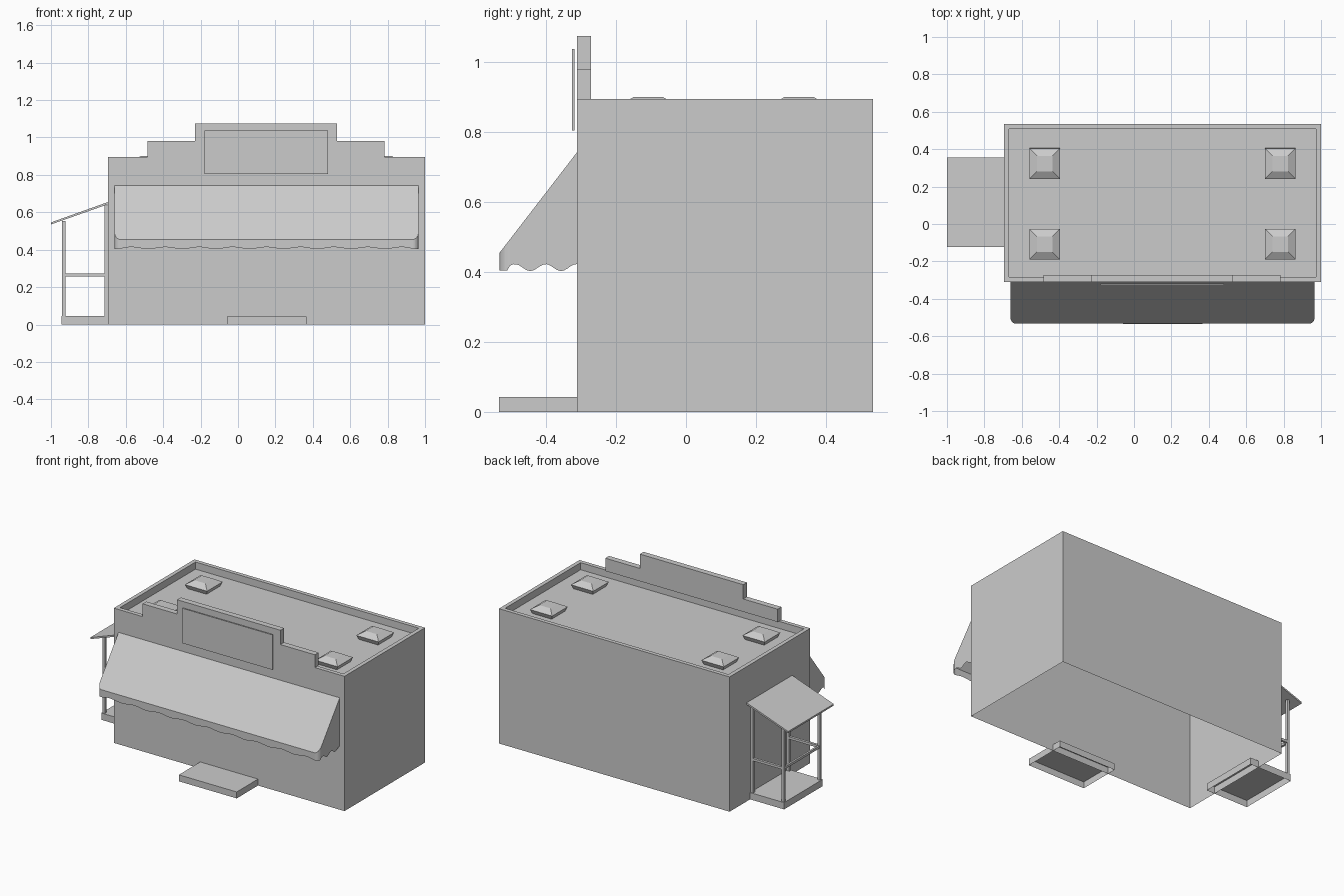
import bpy, bmesh, math
from mathutils import Vector

old = bpy.data.objects.get("Cube")
if old:
    bpy.data.objects.remove(old, do_unlink=True)

grey = bpy.data.materials.new("plain_grey")
grey.use_nodes = True
grey.diffuse_color = (0.6, 0.6, 0.6, 1)
grey.node_tree.nodes["Principled BSDF"].inputs["Base Color"].default_value = (0.6, 0.6, 0.6, 1)


def finish(name, bm):
    bmesh.ops.recalc_face_normals(bm, faces=bm.faces)
    mesh = bpy.data.meshes.new(name)
    bm.to_mesh(mesh)
    bm.free()
    mesh.materials.append(grey)
    obj = bpy.data.objects.new(name, mesh)
    bpy.context.collection.objects.link(obj)
    return obj


def box_mesh(x, y, z, open_bottom=False):
    """Box between (min, max) pairs."""
    bm = bmesh.new()
    bmesh.ops.create_cube(bm, size=1)
    for v in bm.verts:
        v.co = Vector([r[0] if c < 0 else r[1] for c, r in zip(v.co, (x, y, z))])
    if open_bottom:
        low = min(bm.faces, key=lambda f: f.calc_center_median().z)
        bmesh.ops.delete(bm, geom=[low], context='FACES_ONLY')
    return bm


def box(name, x, y, z, open_bottom=False):
    return finish(name, box_mesh(x, y, z, open_bottom))


def extrude_profile(name, points, y0, y1):
    """Solid from an x, z outline stretched along y."""
    bm = bmesh.new()
    face = bm.faces.new([bm.verts.new((x, y0, z)) for x, z in points])
    res = bmesh.ops.extrude_face_region(bm, geom=[face])
    verts = [g for g in res["geom"] if isinstance(g, bmesh.types.BMVert)]
    bmesh.ops.translate(bm, verts=verts, vec=(0, y1 - y0, 0))
    return finish(name, bm)


# Building shell with sunken roof
LEFT, RIGHT, FRONT, BACK, TOP, ROOF = -0.695, 1.0, -0.311, 0.535, 0.895, 0.848
bm = box_mesh((LEFT, RIGHT), (FRONT, BACK), (0, TOP), True)
bm.normal_update()
lid = max(bm.faces, key=lambda f: f.calc_center_median().z)
bmesh.ops.inset_region(bm, faces=[lid], thickness=0.038)
bmesh.ops.inset_region(bm, faces=[lid], thickness=0)
for v in lid.verts:
    v.co.z = ROOF
finish("building", bm)

# Stepped parapet over the front wall
MID = 0.15
half = [(0.633, TOP), (0.633, 0.98), (0.38, 0.98), (0.38, 1.075)]
outline = [(MID + x, z) for x, z in half] + [(MID - x, z) for x, z in reversed(half)]
extrude_profile("front_parapet", outline, FRONT, -0.272)

# Blank sign board
box("sign_board", (-0.18, 0.48), (-0.326, -0.319), (0.805, 1.037))

# Roof vents: a short flared neck with a sloped cap
for i, (cx, cy) in enumerate([(x, y) for x in (-0.478, 0.782) for y in (-0.108, 0.323)]):
    bm = bmesh.new()
    rings = []
    for r, z in ((0.07, ROOF), (0.082, 0.876), (0.041, 0.901)):
        rings.append([bm.verts.new((cx + sx * r, cy + sy * r, z))
                      for sx, sy in ((-1, -1), (1, -1), (1, 1), (-1, 1))])
    for a, b in zip(rings, rings[1:]):
        for k in range(4):
            n = (k + 1) % 4
            bm.faces.new((a[k], a[n], b[n], b[k]))
    bm.faces.new(rings[-1])
    finish(f"roof_vent_{i + 1}", bm)

# Awning: rounded plan path, sloped cover, scalloped hem
AX0, AX1, AY, R = -0.66, 0.965, -0.533, 0.03
HIGH, LOW = 0.743, 0.455


def side_hem(y):
    return 0.413 - 0.01 * math.cos(math.tau * (y - AY) / 0.088)


def front_hem(x):
    return 0.409 - 0.005 * math.cos(math.tau * 9 * (x - AX0) / (AX1 - AX0))


corner = []
for k in range(21):
    y = FRONT + (AY + R - FRONT) * k / 20
    corner.append((0, y, side_hem(y)))
for k in range(1, 7):
    a = math.pi / 2 * k / 6
    corner.append((R - R * math.cos(a), AY + R - R * math.sin(a), 0.405))
path = [(AX0 + x, y, z) for x, y, z in corner]
for k in range(1, 72):
    x = AX0 + R + (AX1 - AX0 - 2 * R) * k / 72
    path.append((x, AY, front_hem(x)))
path += [(AX1 - x, y, z) for x, y, z in reversed(corner)]

bm = bmesh.new()
upper, lower = [], []
for x, y, z in path:
    slope = HIGH + (LOW - HIGH) * (y - FRONT) / (AY - FRONT)
    upper.append(bm.verts.new((x, y, slope)))
    lower.append(bm.verts.new((x, y, z)))
for k in range(len(path) - 1):
    bm.faces.new((lower[k], lower[k + 1], upper[k + 1], upper[k]))
bm.faces.new(upper)
finish("awning", bm)

# Front step, hollow underneath and reaching inside the wall
box("front_step", (-0.06, 0.365), (-0.535, -0.25), (0, 0.043), True)

# Side porch: floor, posts, rails and lean-to roof
PX, PY0, PY1, T = -0.945, -0.085, 0.32, 0.017
box("porch_floor", (PX, -0.635), (PY0, PY1), (0, 0.045), True)
RAIL = (0.258, 0.274)
for side, y in (("front", PY0 + 0.005), ("back", PY1 - T - 0.005)):
    ys = (y, y + T)
    box(f"porch_outer_post_{side}", (PX + 0.005, PX + 0.005 + T), ys, (0.045, 0.554))
    box(f"porch_inner_post_{side}", (-0.714, LEFT), ys, (0.045, 0.637))
    box(f"porch_rail_{side}", (PX + 0.005 + T, -0.714), ys, RAIL)
box("porch_rail_outer", (PX + 0.007, PX + 0.003 + T), (PY0 + T, PY1 - T), RAIL)
extrude_profile("porch_roof", [(-1.0, 0.535), (LEFT, 0.643), (LEFT, 0.655), (-1.0, 0.546)],
                -0.122, 0.356)
